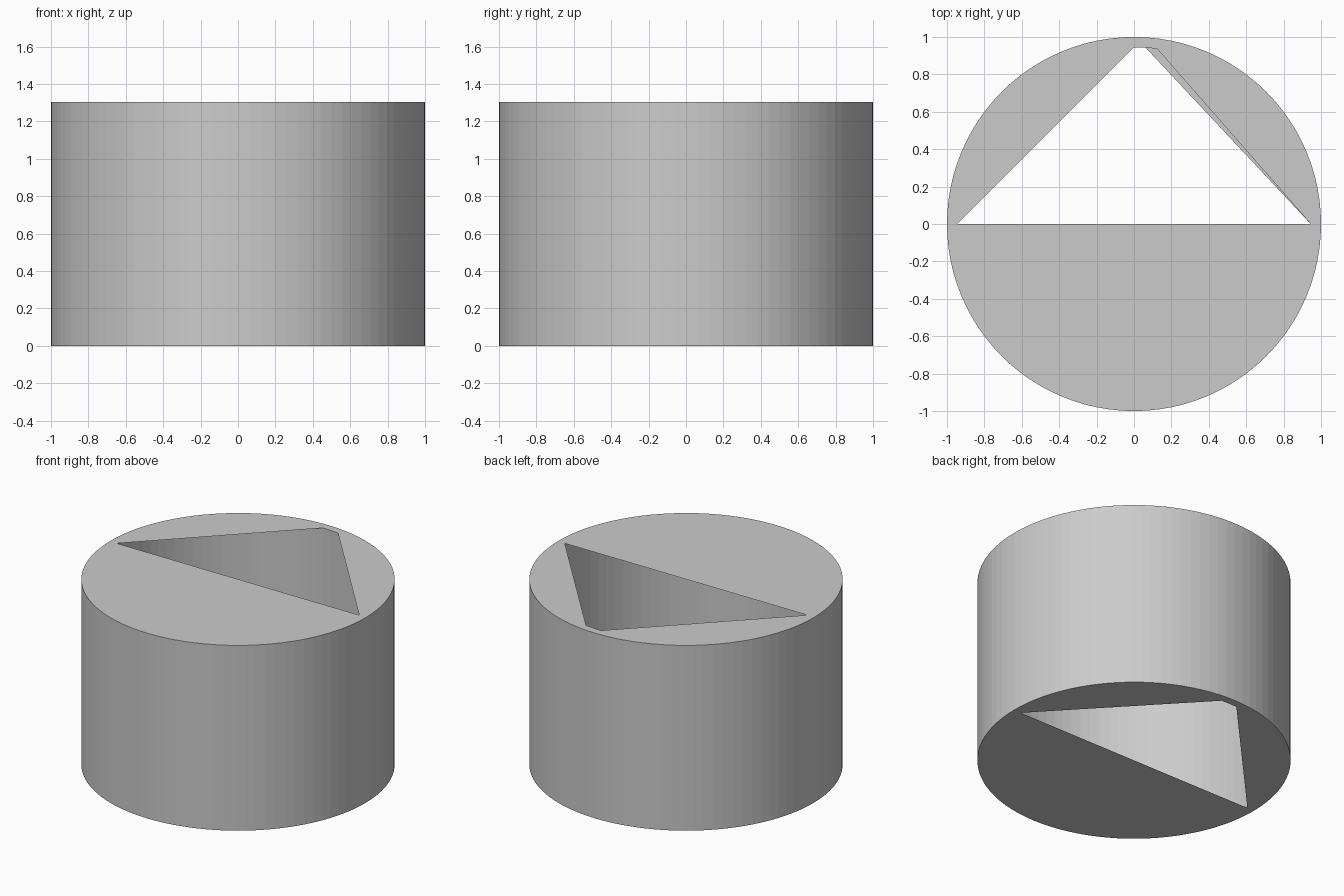
import bpy, bmesh
from math import cos, sin, pi

if "Cube" in bpy.data.objects:
    bpy.data.objects.remove(bpy.data.objects["Cube"])

N = 96            # sides of the tube
R_OUT, R_IN, H = 1.0, 0.945, 1.305

bm = bmesh.new()


def ring(radius, z):
    return [bm.verts.new((radius * cos(2 * pi * i / N), radius * sin(2 * pi * i / N), z))
            for i in range(N)]


def bridge(a, b):
    for i in range(N):
        j = (i + 1) % N
        bm.faces.new((a[i], a[j], b[j], b[i]))


def cap_segment(loop, start, end, up):
    # flat web between a chord and the inner circle
    verts = [loop[i % N] for i in range(start, end + 1)]
    bm.faces.new(verts if up else verts[::-1])


out_lo, out_hi = ring(R_OUT, 0), ring(R_OUT, H)
in_lo, in_hi = ring(R_IN, 0), ring(R_IN, H)

# outer wall, inner wall, top and bottom rims
bridge(out_lo, out_hi)
bridge(in_hi, in_lo)
bridge(out_hi, in_hi)
bridge(in_lo, out_lo)

# webs that leave a near-triangular opening at each end
for loop, up, right, left in ((in_hi, True, 22, 24), (in_lo, False, 23, 25)):
    for start, end in ((0, right), (left, 48), (48, 96)):
        cap_segment(loop, start, end, up)

mesh = bpy.data.meshes.new("tube_with_opening")
bm.to_mesh(mesh)
bm.free()
obj = bpy.data.objects.new("tube_with_opening", mesh)
bpy.context.collection.objects.link(obj)
